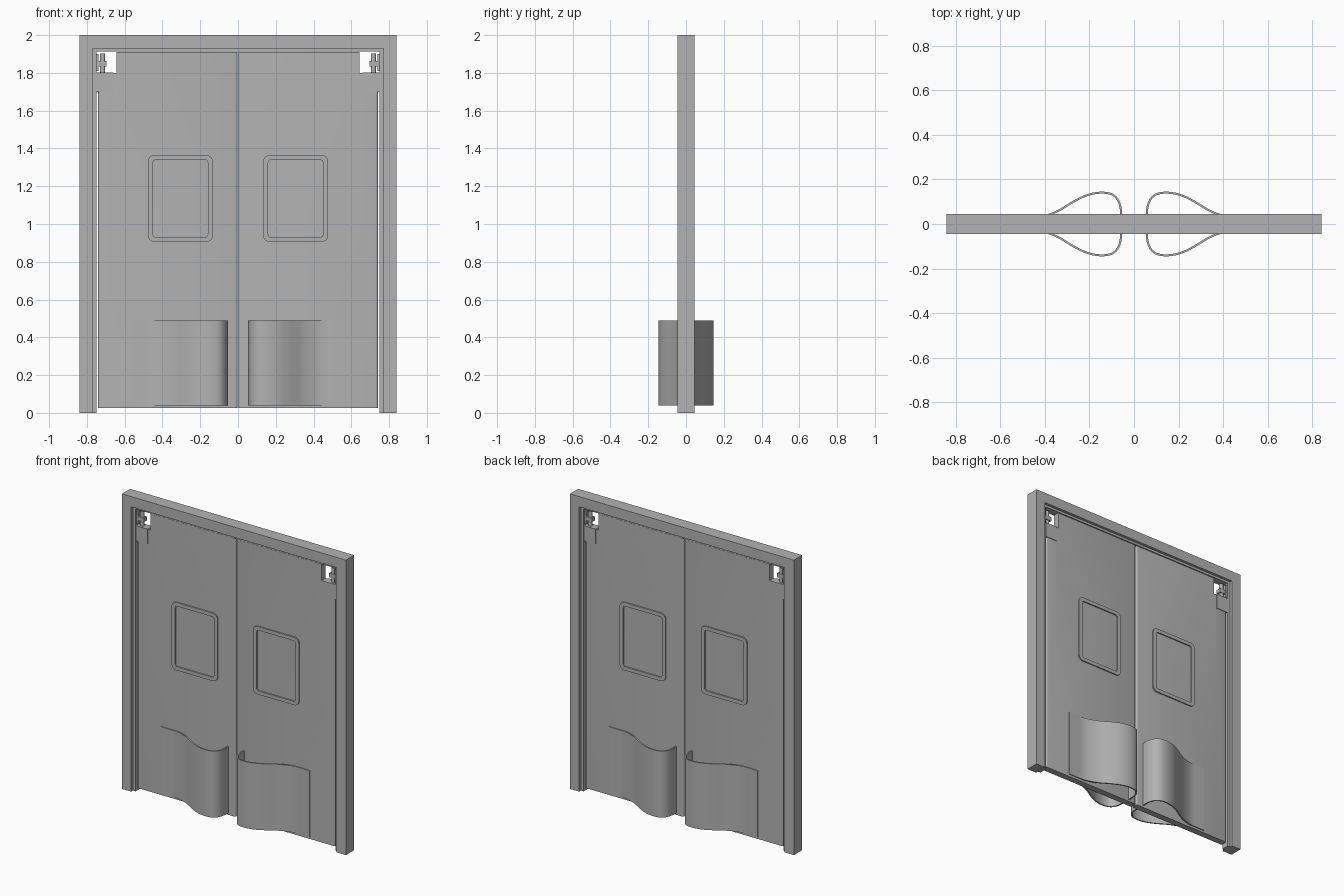
import bpy, bmesh, math
from mathutils import Vector

if "Cube" in bpy.data.objects:
    bpy.data.objects.remove(bpy.data.objects["Cube"])

grey = bpy.data.materials.new("light_grey")
grey.diffuse_color = (0.45, 0.45, 0.45, 1)
grey.use_nodes = True
grey.node_tree.nodes["Principled BSDF"].inputs["Base Color"].default_value = grey.diffuse_color


def finish(name, bm, smooth=False):
    bmesh.ops.recalc_face_normals(bm, faces=bm.faces)
    me = bpy.data.meshes.new(name)
    bm.to_mesh(me)
    bm.free()
    me.materials.append(grey)
    ob = bpy.data.objects.new(name, me)
    bpy.context.collection.objects.link(ob)
    if smooth:
        bpy.ops.object.select_all(action='DESELECT')
        ob.select_set(True)
        bpy.context.view_layer.objects.active = ob
        bpy.ops.object.shade_smooth_by_angle(angle=math.radians(35))
    return ob


def prism(name, pts, lo, hi, axis='y', round_x=(), smooth=False):
    """Extrude an outline; axis y takes (x, z) points, axis z takes (x, y)."""
    put = (lambda p, t: (p[0], t, p[1])) if axis == 'y' else (lambda p, t: (p[0], p[1], t))
    bm = bmesh.new()
    a = [bm.verts.new(put(p, lo)) for p in pts]
    b = [bm.verts.new(put(p, hi)) for p in pts]
    bm.faces.new(a)
    bm.faces.new(b)
    for i in range(len(pts)):
        j = (i + 1) % len(pts)
        bm.faces.new((a[i], a[j], b[j], b[i]))
    # round the upright edges that lie on the given x positions
    edges = [e for e in bm.edges if abs(e.verts[0].co.z - e.verts[1].co.z) > 0.2
             and any(abs(v - e.verts[0].co.x) < 1e-4 for v in round_x)]
    if edges:
        bmesh.ops.bevel(bm, geom=edges, offset=0.012, segments=4, profile=0.5, affect='EDGES')
    return finish(name, bm, smooth)


def box(name, x0, x1, y0, y1, z0, z1):
    return prism(name, [(x0, z0), (x1, z0), (x1, z1), (x0, z1)], y0, y1)


def rounded(x0, x1, z0, z1, r, n=6):
    out = []
    for k, (cx, cz) in enumerate([(x1 - r, z1 - r), (x0 + r, z1 - r), (x0 + r, z0 + r), (x1 - r, z0 + r)]):
        for i in range(n + 1):
            t = math.pi / 2 * (k + i / n)
            out.append((cx + r * math.cos(t), cz + r * math.sin(t)))
    return out


def window_ring(name, s, y0, y1):
    outer = rounded(0.133, 0.477, 0.905, 1.365, 0.035)
    inner = rounded(0.160, 0.450, 0.93, 1.34, 0.015)
    bm = bmesh.new()
    loops = [[bm.verts.new((s * x, y, z)) for x, z in o]
             for o, y in ((outer, y0), (outer, y1), (inner, y1), (inner, y0))]
    n = len(outer)
    for k in range(4):
        p, q = loops[k], loops[(k + 1) % 4]
        for i in range(n):
            j = (i + 1) % n
            bm.faces.new((p[i], p[j], q[j], q[i]))
    finish(name, bm, True)


def spline(pts, steps=5):
    """Smooth path through the points."""
    P = [Vector(p) for p in pts]
    P = [2 * P[0] - P[1]] + P + [2 * P[-1] - P[-2]]
    out = []
    for i in range(1, len(P) - 2):
        a, b, c, d = P[i - 1:i + 3]
        for k in range(steps):
            t = k / steps
            out.append(0.5 * (2 * b + (c - a) * t + (2 * a - 5 * b + 4 * c - d) * t * t
                              + (3 * b - a - 3 * c + d) * t ** 3))
    return out + [P[-2]]


def ribbon(path, th):
    """Closed outline of a path given a thickness to one side."""
    inner = []
    for i, p in enumerate(path):
        t = (path[min(i + 1, len(path) - 1)] - path[max(i - 1, 0)]).normalized()
        inner.append(p + Vector((t.y, -t.x)) * -th)
    return list(path) + inner[::-1]


D = 0.022  # half thickness of a door

# Door frame with a thinner stop running round its inside
def arch(ox, oz, ix, iz):
    return [(-ox, 0), (-ox, oz), (ox, oz), (ox, 0), (ix, 0), (ix, iz), (-ix, iz), (-ix, 0)]

prism("door_frame", arch(0.84, 2.0, 0.77, 1.93), -0.044, 0.044)
prism("frame_stop", arch(0.775, 1.935, 0.75, 1.914), -0.026, 0.026)

bumper_path = spline([(0.555, 0.028), (0.50, 0.028), (0.45, 0.029), (0.40, 0.040), (0.34, 0.064),
                      (0.27, 0.106), (0.21, 0.134), (0.15, 0.145), (0.10, 0.138), (0.07, 0.113),
                      (0.056, 0.075), (0.054, 0.045), (0.054, 0.020)])
bumper_outline = ribbon(bumper_path, 0.009)

for s, side in ((-1, "left"), (1, "right")):
    # Door leaf with a notch in its upper outer corner
    leaf = [(0.003, 0.025), (0.741, 0.025), (0.741, 1.80), (0.642, 1.80), (0.642, 1.911), (0.003, 1.911)]
    prism(side + "_door", [(s * x, z) for x, z in leaf], -D, D,
          round_x=(s * 0.003, s * 0.741), smooth=True)

    # Hinge: sleeve on the door, pin, collar and bracket on the frame
    box(side + "_hinge_sleeve", s * 0.66, s * 0.748, -D - 0.004, D + 0.004, 1.70, 1.802)
    box(side + "_hinge_bracket", s * 0.738, s * 0.752, -0.018, 0.018, 1.81, 1.90)
    box(side + "_hinge_collar", s * 0.695, s * 0.742, -0.016, 0.016, 1.835, 1.862)
    pin = [(s * 0.717 + 0.014 * math.cos(i * math.pi / 8), 0.014 * math.sin(i * math.pi / 8))
           for i in range(16)]
    prism(side + "_hinge_pin", pin, 1.80, 1.902, 'z', smooth=True)

    for d, face in ((-1, "front"), (1, "back")):
        # Raised window surround and curved kick bumper on each face
        window_ring(f"{side}_{face}_window_surround", s, d * (D - 0.004), d * (D + 0.008))
        prism(f"{side}_{face}_bumper", [(s * x, d * y) for x, y in bumper_outline],
              0.04, 0.49, 'z', smooth=True)
